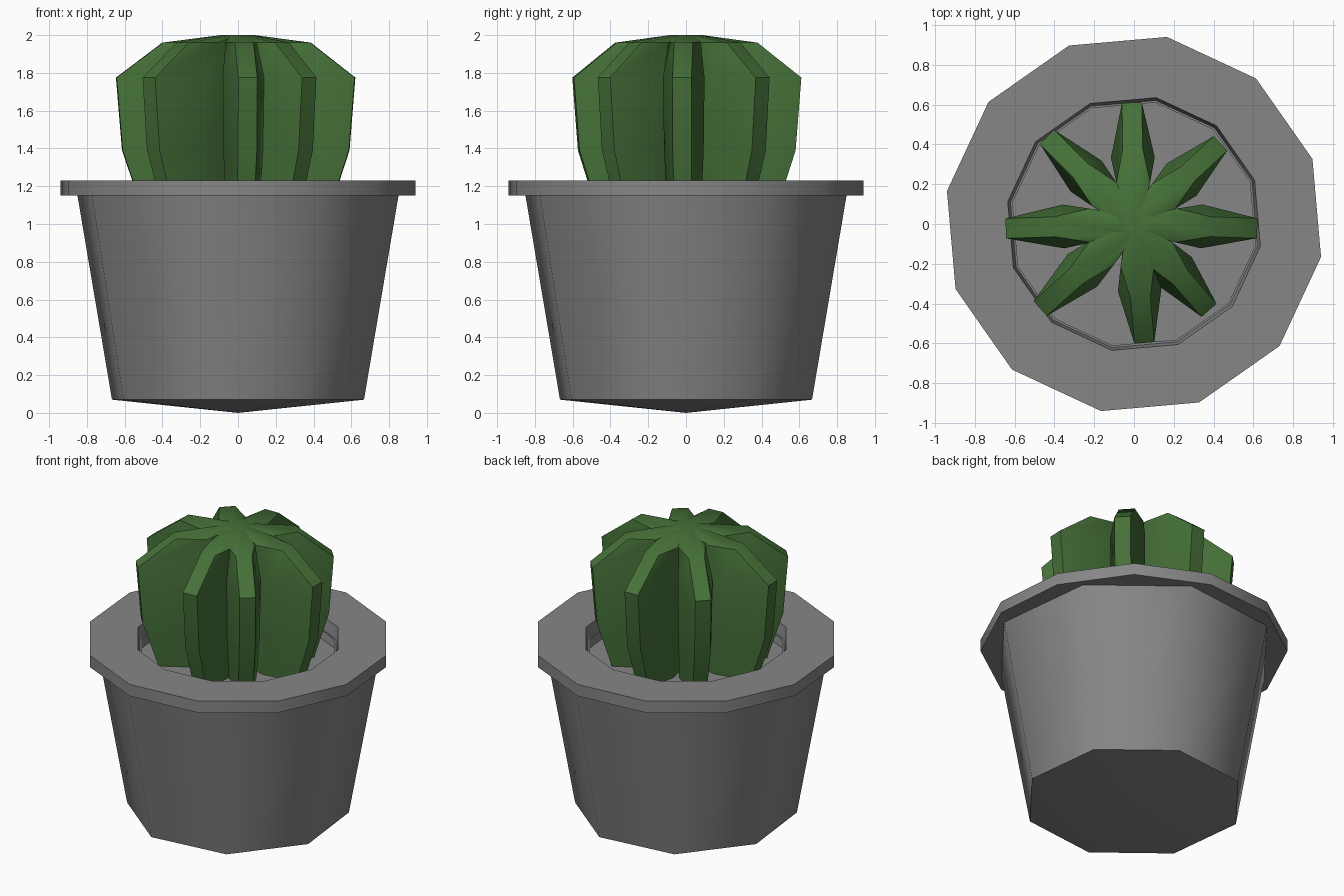
import bpy, bmesh, math

if "Cube" in bpy.data.objects:
    bpy.data.objects.remove(bpy.data.objects["Cube"])


def material(name, rgb):
    m = bpy.data.materials.new(name)
    m.diffuse_color = (*rgb, 1)
    m.use_nodes = True
    m.node_tree.nodes["Principled BSDF"].inputs["Base Color"].default_value = m.diffuse_color
    return m


GREY = material("pot grey", (0.24, 0.24, 0.24))
GREEN = material("cactus green", (0.06, 0.165, 0.04))


def finish(name, bm, mat, angle):
    bmesh.ops.recalc_face_normals(bm, faces=bm.faces)
    me = bpy.data.meshes.new(name)
    bm.to_mesh(me)
    bm.free()
    ob = bpy.data.objects.new(name, me)
    bpy.context.collection.objects.link(ob)
    me.materials.append(mat)
    bpy.ops.object.select_all(action='DESELECT')
    ob.select_set(True)
    bpy.context.view_layer.objects.active = ob
    bpy.ops.object.shade_smooth_by_angle(angle=math.radians(angle))
    return ob


def lathe(name, profile, sides, phase, mat, angle):
    """Revolve (radius, z) points; radius 0 becomes a single apex."""
    bm = bmesh.new()
    rings = []
    for r, z in profile:
        if r == 0:
            rings.append([bm.verts.new((0, 0, z))] * sides)
        else:
            ring = []
            for i in range(sides):
                a = math.radians(phase) + 2 * math.pi * i / sides
                ring.append(bm.verts.new((r * math.cos(a), r * math.sin(a), z)))
            rings.append(ring)
    for a, b in zip(rings, rings[1:]):
        for i in range(sides):
            j = (i + 1) % sides
            face = list(dict.fromkeys((a[i], a[j], b[j], b[i])))
            bm.faces.new(face)
    return finish(name, bm, mat, angle)


# Eight-sided tapered pot body with a shallow pointed base
lathe("pot_body", [(0, 0), (0.694, 0.07), (0.885, 1.155)], 8, -16, GREY, 50)

# Twelve-sided rim, inner wall and soil
lathe("pot_rim", [(0.62, 1.09), (0.645, 1.23), (0.955, 1.23),
                  (0.955, 1.15), (0.62, 1.15)], 12, -10, GREY, 40)
lathe("soil", [(0.63, 1.09), (0, 1.09)], 12, -10, GREY, 40)

# Cactus ribs: (direction in degrees, reach)
RIBS = [(-2, 0.62), (43, 0.595), (91, 0.61), (135, 0.62),
        (182, 0.645), (222, 0.635), (275, 0.60), (311, 0.575)]
# Rows: height, share of reach, middle half width, tip half width
ROWS = [(1.085, 0.79, 0.09, 0.045), (1.39, 0.95, 0.105, 0.05),
        (1.775, 1.0, 0.11, 0.05), (1.96, 0.62, 0.085, 0.05),
        (2.0, 0.14, 0.045, 0.035)]

bm = bmesh.new()
for direction, reach in RIBS:
    a = math.radians(direction)
    c, s = math.cos(a), math.sin(a)
    rows = []
    for z, share, mid, tip in ROWS:
        R = reach * share
        outline = [(0, -0.04), (0.55 * R, -mid), (R, -tip),
                   (R, tip), (0.55 * R, mid), (0, 0.04)]
        rows.append([bm.verts.new((x * c - y * s, x * s + y * c, z))
                     for x, y in outline])
    for lo, hi in zip(rows, rows[1:]):
        for i in range(6):
            j = (i + 1) % 6
            bm.faces.new((lo[i], lo[j], hi[j], hi[i]))
    bm.faces.new(rows[0][::-1])
    bm.faces.new(rows[-1])
finish("cactus", bm, GREEN, 40)
